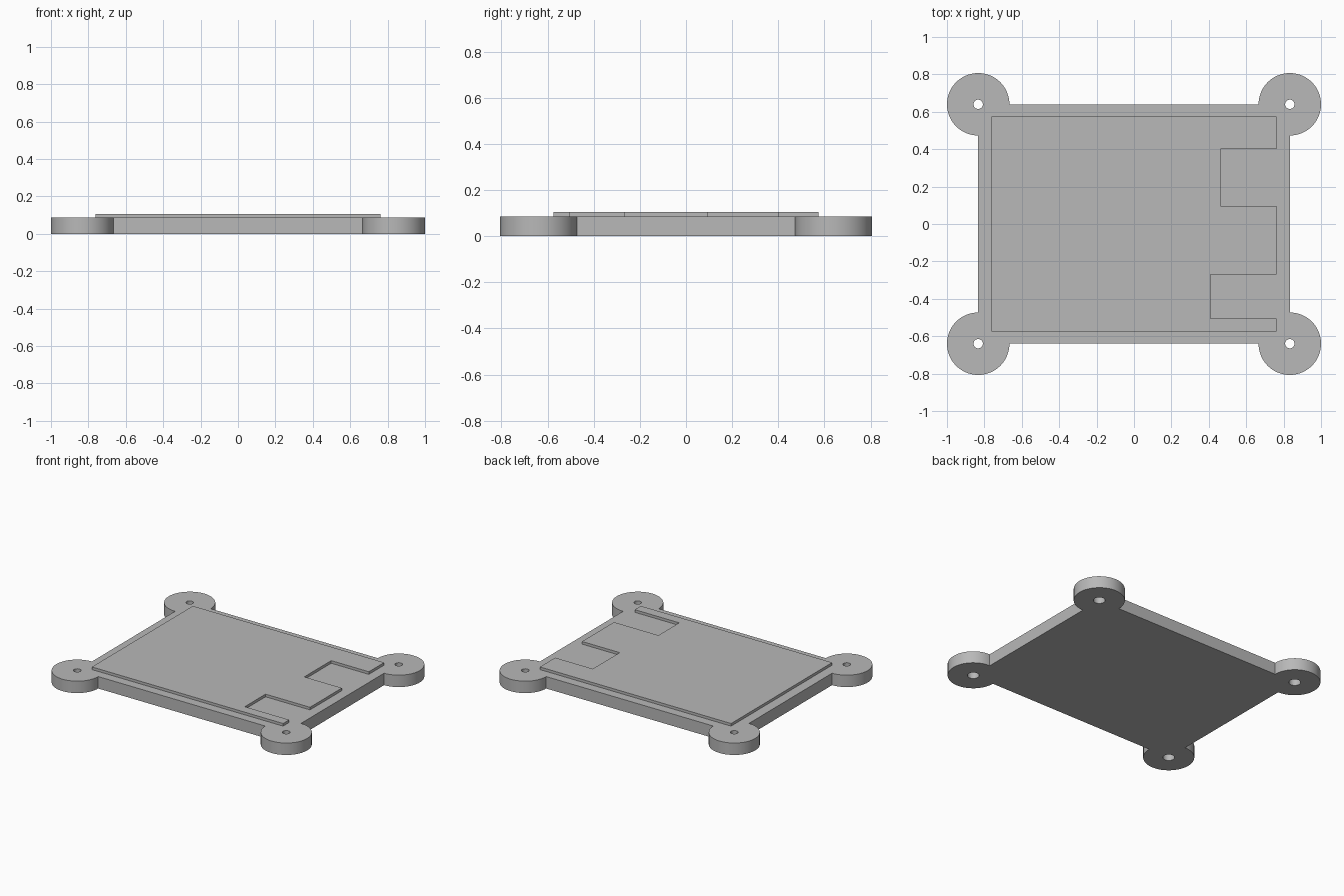
import bpy, bmesh, math

cube = bpy.data.objects.get("Cube")
if cube:
    bpy.data.objects.remove(cube, do_unlink=True)

HALF_X, HALF_Y = 0.833, 0.64      # plate edges, also the lug centres
LUG_R = 0.167
BASE_TOP, PAD_TOP = 0.086, 0.105
ARC_STEPS = 48

grey = bpy.data.materials.new("plain grey")
grey.use_nodes = True
colour = (0.48, 0.48, 0.48, 1)
grey.diffuse_color = colour
grey.node_tree.nodes["Principled BSDF"].inputs["Base Color"].default_value = colour


def add_object(name, bm):
    bmesh.ops.recalc_face_normals(bm, faces=bm.faces)
    mesh = bpy.data.meshes.new(name)
    bm.to_mesh(mesh)
    bm.free()
    mesh.materials.append(grey)
    obj = bpy.data.objects.new(name, mesh)
    bpy.context.collection.objects.link(obj)
    return obj


def extrude_outline(name, points, low, high):
    bm = bmesh.new()
    face = bm.faces.new([bm.verts.new((x, y, low)) for x, y in points])
    top = bmesh.ops.extrude_face_region(bm, geom=[face], use_keep_orig=True)["geom"]
    moved = [v for v in top if isinstance(v, bmesh.types.BMVert)]
    bmesh.ops.translate(bm, verts=moved, vec=(0, 0, high - low))
    return add_object(name, bm)


# Base plate: rectangle whose corners swell into three-quarter round lugs
corners = [(1, 1), (-1, 1), (-1, -1), (1, -1)]
outline = []
for i, (sx, sy) in enumerate(corners):
    start = math.radians(-90 + 90 * i)
    for k in range(ARC_STEPS + 1):
        a = start + math.radians(270) * k / ARC_STEPS
        outline.append((sx * HALF_X + LUG_R * math.cos(a),
                        sy * HALF_Y + LUG_R * math.sin(a)))
base = extrude_outline("base_plate", outline, 0, BASE_TOP)

# Screw holes: narrow through the top, wider bore from below
bm = bmesh.new()
bore = [(0.039, -0.05), (0.039, 0.05), (0.025, 0.05), (0.025, 0.15)]
sides = 32
for sx, sy in corners:
    rings = [[bm.verts.new((sx * HALF_X + r * math.cos(math.tau * k / sides),
                            sy * HALF_Y + r * math.sin(math.tau * k / sides), z))
              for k in range(sides)] for r, z in bore]
    for a, b in zip(rings, rings[1:]):
        for k in range(sides):
            n = (k + 1) % sides
            bm.faces.new((a[k], a[n], b[n], b[k]))
    bm.faces.new(rings[0][::-1])
    bm.faces.new(rings[-1])
cutter = add_object("screw_hole_cutter", bm)
cutter.hide_render = True

cut = base.modifiers.new("screw_holes", 'BOOLEAN')
cut.operation = 'DIFFERENCE'
cut.solver = 'EXACT'
cut.object = cutter
bpy.ops.object.select_all(action='DESELECT')
base.select_set(True)
bpy.context.view_layer.objects.active = base
bpy.ops.object.modifier_apply(modifier=cut.name)
bpy.data.objects.remove(cutter, do_unlink=True)
bpy.ops.object.shade_smooth_by_angle(angle=math.radians(30))

# Raised pad with two notches in its left edge
PAD_X, PAD_Y = 0.762, 0.575
pad = [(-PAD_X, -PAD_Y), (PAD_X, -PAD_Y)]
for depth, y0, y1 in [(0.408, -0.505, -0.269), (0.462, 0.095, 0.401)]:
    pad += [(PAD_X, y0), (depth, y0), (depth, y1), (PAD_X, y1)]
pad += [(PAD_X, PAD_Y), (-PAD_X, PAD_Y)]
extrude_outline("raised_pad", pad, BASE_TOP - 0.01, PAD_TOP)
